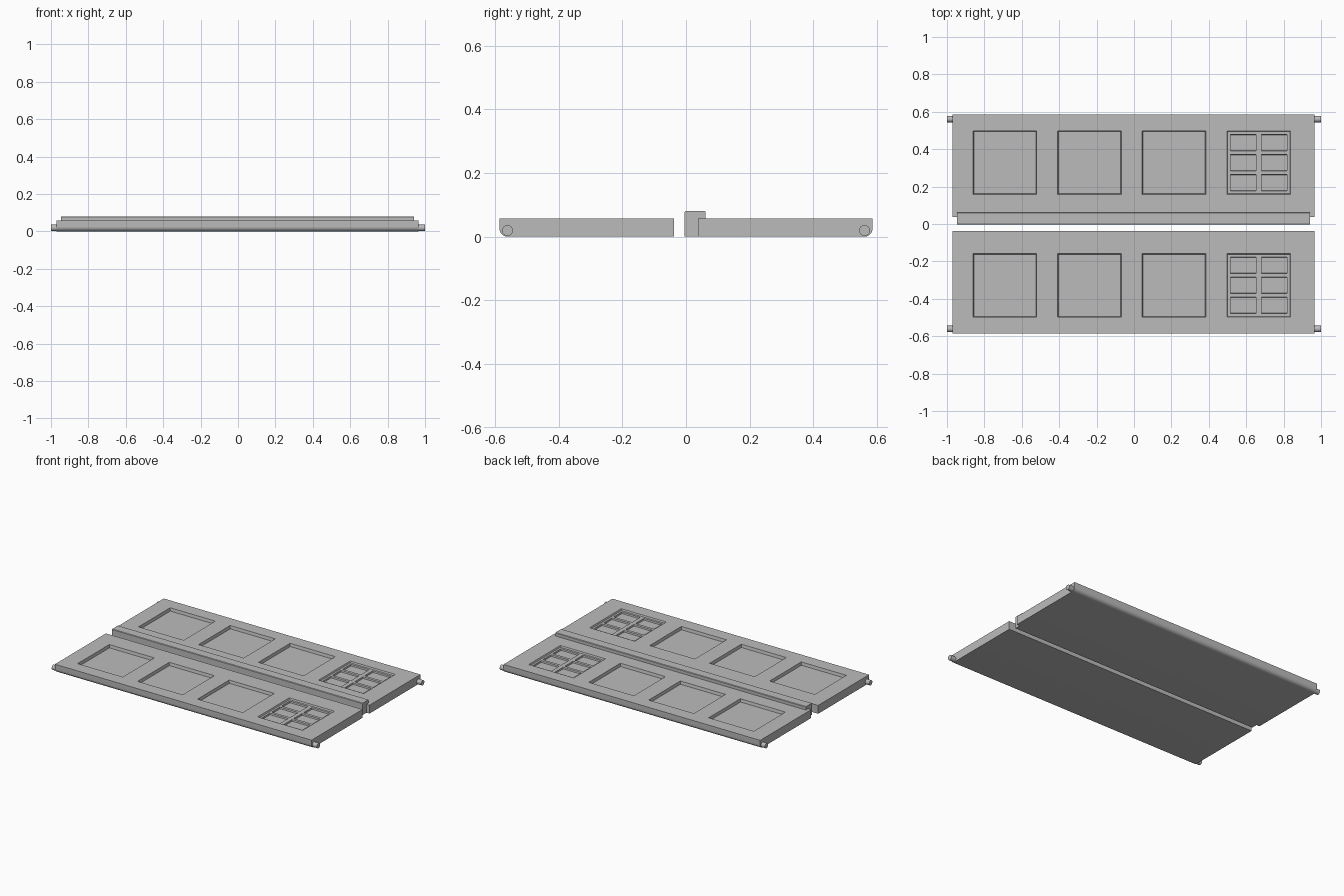
import bpy
import bmesh
from math import sin, cos, pi
from mathutils import Matrix, Vector

if "Cube" in bpy.data.objects:
    bpy.data.objects.remove(bpy.data.objects["Cube"])

grey = bpy.data.materials.new("plain_grey")
grey.use_nodes = True
COLOR = (0.5, 0.5, 0.5, 1)
grey.diffuse_color = COLOR
grey.node_tree.nodes["Principled BSDF"].inputs["Base Color"].default_value = COLOR

LEFT, RIGHT = -0.97, 0.965      # door leaf ends
TOP = 0.057                     # door leaf thickness
INNER, OUTER = 0.037, 0.586     # door leaf edges, measured from the centre line
PIN_Y, PIN_Z, PIN_R = 0.561, 0.019, 0.017
TAPER = 0.004


def finish(name, bm):
    bmesh.ops.recalc_face_normals(bm, faces=bm.faces)
    mesh = bpy.data.meshes.new(name)
    bm.to_mesh(mesh)
    bm.free()
    mesh.materials.append(grey)
    obj = bpy.data.objects.new(name, mesh)
    bpy.context.collection.objects.link(obj)
    return obj


def smooth(obj):
    bpy.ops.object.select_all(action='DESELECT')
    obj.select_set(True)
    bpy.context.view_layer.objects.active = obj
    bpy.ops.object.shade_smooth_by_angle()


def extrude_x(name, profile, x0, x1):
    """Extrude a (y, z) profile along x."""
    bm = bmesh.new()
    face = bm.faces.new([bm.verts.new((x0, y, z)) for y, z in profile])
    out = bmesh.ops.extrude_face_region(bm, geom=[face])
    verts = [v for v in out["geom"] if isinstance(v, bmesh.types.BMVert)]
    bmesh.ops.translate(bm, verts=verts, vec=(x1 - x0, 0, 0))
    return finish(name, bm)


def pocket(bm, x, y, w, h, floor, taper=TAPER):
    """Add a cutter block whose walls slope in towards its floor."""
    size = Vector((w, h, 0.1))
    verts = bmesh.ops.create_cube(bm, size=1)["verts"]
    slope = taper / (TOP - floor)
    for v in verts:
        z = floor if v.co.z < 0 else floor + size.z
        grow = 2 * slope * (z - TOP)
        v.co = (x + v.co.x * (w + grow), y + v.co.y * (h + grow), z)


def carve(obj, bm):
    cutter = finish("cutter", bm)
    cutter.hide_render = True
    mod = obj.modifiers.new("carve", 'BOOLEAN')
    mod.operation, mod.solver, mod.object = 'DIFFERENCE', 'EXACT', cutter
    bpy.ops.object.select_all(action='DESELECT')
    bpy.context.view_layer.objects.active = obj
    obj.select_set(True)
    bpy.ops.object.modifier_apply(modifier=mod.name)
    bpy.data.objects.remove(cutter)


def door_leaf(prefix, side):
    # Slab with a rounded lower edge on the hinge side
    r = OUTER - PIN_Y
    arc = [(PIN_Y + r * sin(a), r - r * cos(a))
           for a in (pi / 2 * i / 10 for i in range(11))]
    profile = [(INNER, TOP), (INNER, 0)] + arc + [(OUTER, TOP)]
    leaf = extrude_x(prefix + "_door_leaf", [(side * y, z) for y, z in profile], LEFT, RIGHT)

    # Three plain panels and the shallow window recess
    mid_y = side * 0.328
    window_x = 0.667
    bm = bmesh.new()
    for i in range(3):
        pocket(bm, -0.69 + 0.452 * i, mid_y, 0.34, 0.34, 0.037)
    pocket(bm, window_x, mid_y, 0.34, 0.34, 0.047)
    carve(leaf, bm)

    # Six window panes, two columns by three rows
    bm = bmesh.new()
    for col in (-1, 1):
        for row in (-1, 0, 1):
            pocket(bm, window_x + col * 0.083, mid_y + row * 0.107, 0.142, 0.092, 0.037)
    carve(leaf, bm)
    smooth(leaf)

    # Hinge pins at both ends
    for end, x0, x1 in (("right", -1, LEFT), ("left", RIGHT, 1)):
        bm = bmesh.new()
        place = Matrix.Translation(((x0 + x1) / 2, side * PIN_Y, PIN_Z)) @ Matrix.Rotation(pi / 2, 4, 'Y')
        bmesh.ops.create_cone(bm, cap_ends=True, segments=32, radius1=PIN_R,
                              radius2=PIN_R, depth=x1 - x0, matrix=place)
        smooth(finish(f"{prefix}_{end}_hinge_pin", bm))


door_leaf("front", -1)
door_leaf("back", 1)

# Overlap strip along the inner edge of the back leaf
lip_front, lip_back, lip_top = -0.004, 0.062, 0.08
extrude_x("overlap_strip",
          [(lip_front, 0), (INNER, 0), (INNER, TOP), (lip_back, TOP),
           (lip_back, lip_top - 0.003), (lip_back - 0.003, lip_top),
           (lip_front + 0.003, lip_top), (lip_front, lip_top - 0.003)],
          -0.947, 0.942)
